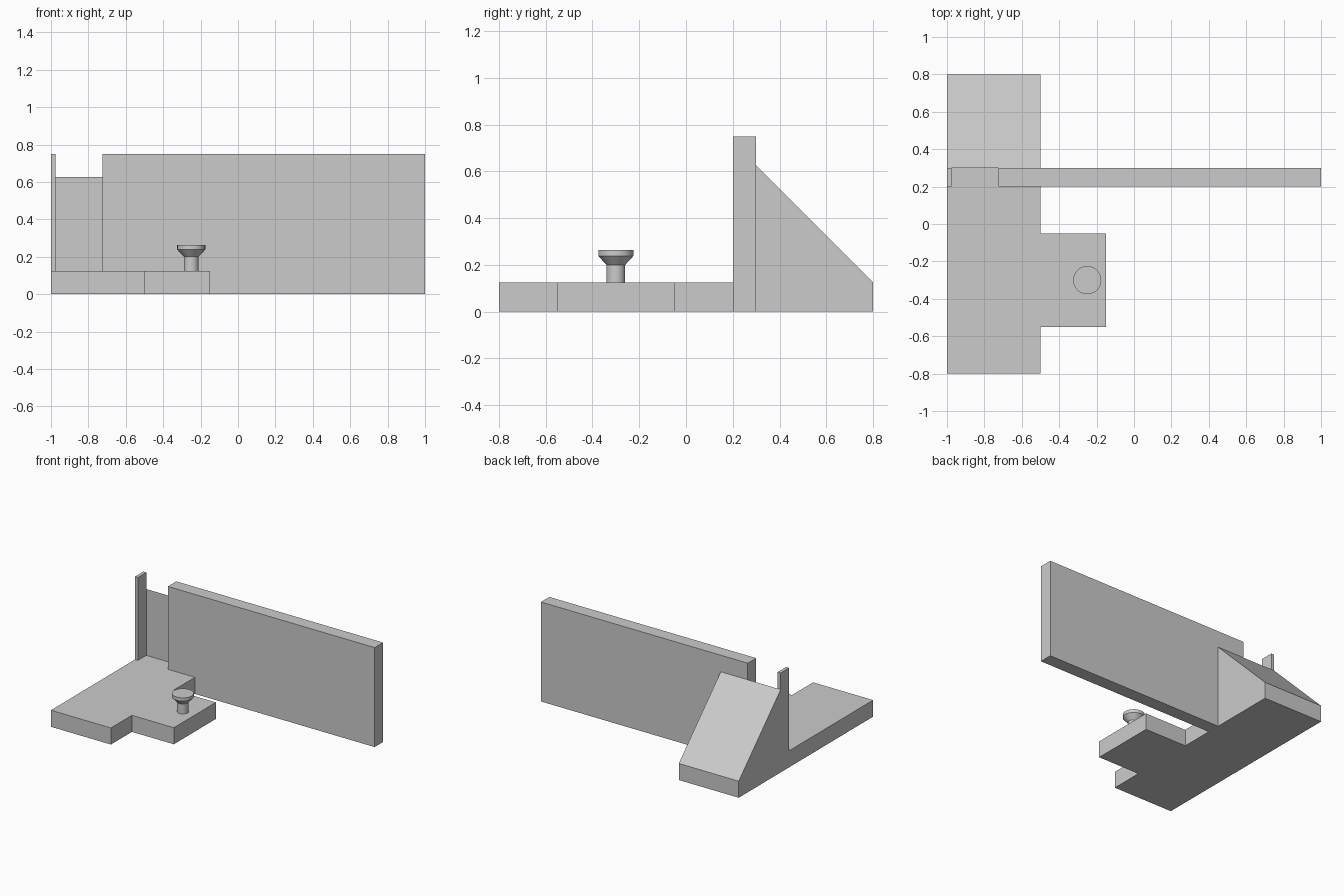
import bpy
import bmesh
import math
from mathutils import Vector

cube = bpy.data.objects.get("Cube")
if cube:
    bpy.data.objects.remove(cube, do_unlink=True)

grey = bpy.data.materials.new("light_grey")
grey.use_nodes = True
colour = (0.6, 0.6, 0.6, 1)
grey.diffuse_color = colour
grey.node_tree.nodes["Principled BSDF"].inputs["Base Color"].default_value = colour


def finish(name, bm):
    bmesh.ops.recalc_face_normals(bm, faces=bm.faces)
    mesh = bpy.data.meshes.new(name)
    bm.to_mesh(mesh)
    bm.free()
    mesh.materials.append(grey)
    obj = bpy.data.objects.new(name, mesh)
    bpy.context.collection.objects.link(obj)
    return obj


def prism(name, outline, place, direction):
    """Extrude an outline, placed in space by the given function."""
    bm = bmesh.new()
    face = bm.faces.new([bm.verts.new(place(a, b)) for a, b in outline])
    result = bmesh.ops.extrude_face_region(bm, geom=[face], use_keep_orig=True)
    verts = [v for v in result["geom"] if isinstance(v, bmesh.types.BMVert)]
    bmesh.ops.translate(bm, verts=verts, vec=Vector(direction))
    return finish(name, bm)


floor, wall_top = 0.125, 0.75
wall_front, wall_back = 0.2, 0.3

# Floor plate with the side platform
prism("floor_plate",
      [(-1, -0.8), (-0.5, -0.8), (-0.5, -0.55), (-0.15, -0.55),
       (-0.15, -0.05), (-0.5, -0.05), (-0.5, wall_front), (-1, wall_front)],
      lambda x, y: (x, y, 0), (0, 0, floor))

# Wall with an open slot down to the floor
prism("slotted_wall",
      [(-1, 0), (1, 0), (1, wall_top), (-0.725, wall_top), (-0.725, floor),
       (-0.975, floor), (-0.975, wall_top), (-1, wall_top)],
      lambda x, z: (x, wall_front, z), (0, wall_back - wall_front, 0))

# Sloping ramp behind the wall
prism("ramp",
      [(wall_back, 0), (0.8, 0), (0.8, floor), (wall_back, 0.625)],
      lambda y, z: (-1, y, z), (0.5, 0, 0))

# Round knob: stem, flare and cap turned from one profile
sides = 48
bm = bmesh.new()
rings = []
for radius, z in [(0.04, floor), (0.04, 0.2), (0.075, 0.238), (0.075, 0.263)]:
    rings.append([bm.verts.new((radius * math.cos(math.tau * i / sides),
                                radius * math.sin(math.tau * i / sides), z))
                  for i in range(sides)])
for low, high in zip(rings, rings[1:]):
    for i in range(sides):
        j = (i + 1) % sides
        bm.faces.new((low[i], low[j], high[j], high[i]))
bm.faces.new(rings[0])
bm.faces.new(rings[-1])
knob = finish("knob", bm)
knob.location = (-0.25, -0.3, 0)
bpy.ops.object.select_all(action="DESELECT")
knob.select_set(True)
bpy.context.view_layer.objects.active = knob
bpy.ops.object.shade_smooth_by_angle(angle=math.radians(30))
